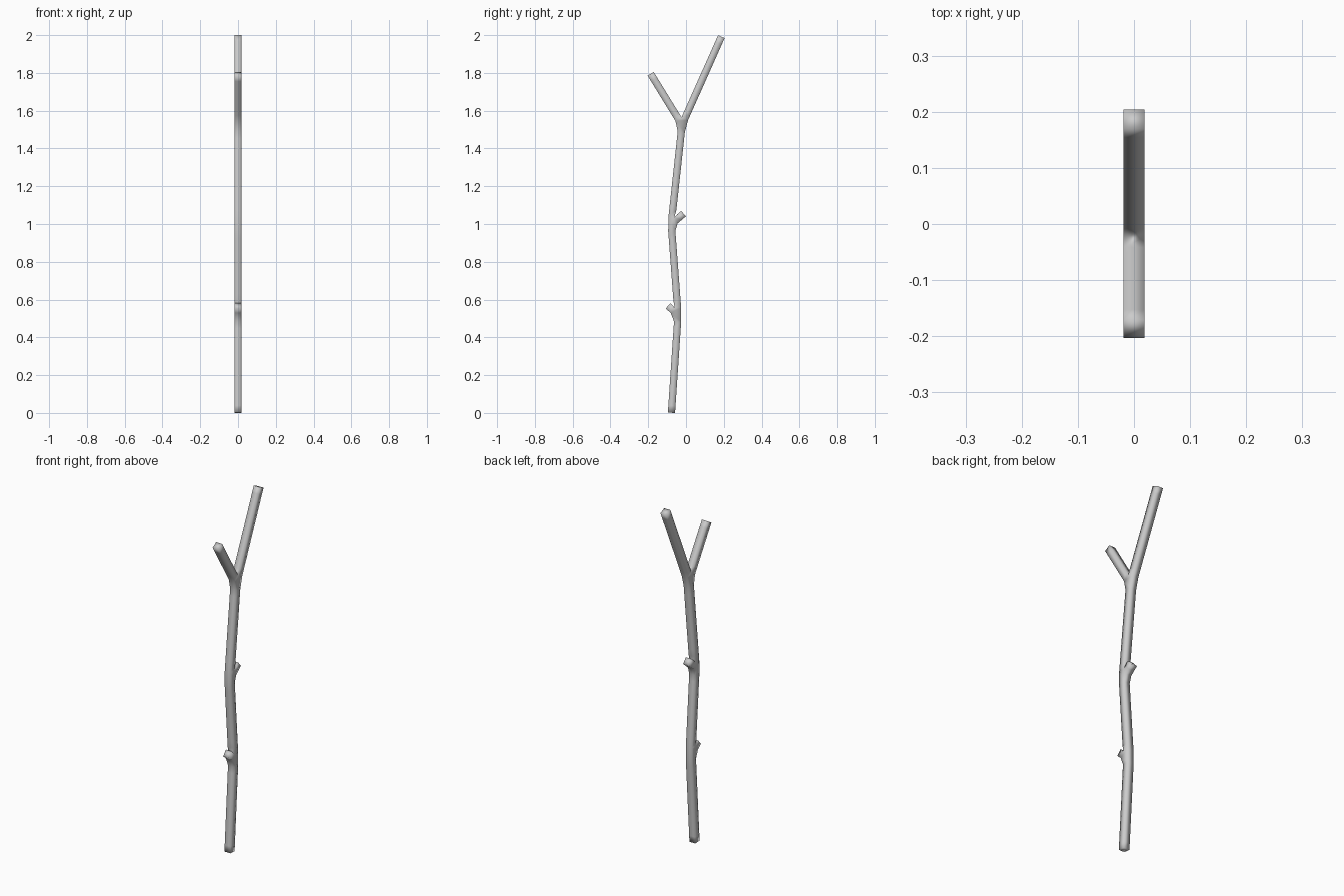
import bpy

if "Cube" in bpy.data.objects:
    bpy.data.objects.remove(bpy.data.objects["Cube"])

R = 0.019  # half width of the square section

# Skeleton of the stick in the y-z plane: trunk, two twig stubs, top fork
joints = [(-0.077, 0.001), (-0.042, 0.52), (-0.078, 1.0), (-0.021, 1.525),
          (0.187, 1.992), (-0.187, 1.795), (-0.095, 0.567), (-0.013, 1.055)]
links = [(0, 1), (1, 2), (2, 3), (3, 4), (3, 5), (1, 6), (2, 7)]

mesh = bpy.data.meshes.new("branch")
mesh.from_pydata([(0, y, z) for y, z in joints], links, [])
branch = bpy.data.objects.new("branch", mesh)
bpy.context.collection.objects.link(branch)
bpy.context.view_layer.objects.active = branch
branch.select_set(True)

# Square skin around the skeleton
skin = branch.modifiers.new("skin", 'SKIN')
skin.use_smooth_shade = True
for i, v in enumerate(mesh.skin_vertices[0].data if mesh.skin_vertices else []):
    v.radius = (R, R)
    v.use_root = (i == 0)
if not mesh.skin_vertices:
    bpy.ops.object.mode_set(mode='EDIT')
    bpy.ops.object.mode_set(mode='OBJECT')
    bpy.ops.mesh.customdata_skin_add()
    for i, v in enumerate(mesh.skin_vertices[0].data):
        v.radius = (R, R)
        v.use_root = (i == 0)
